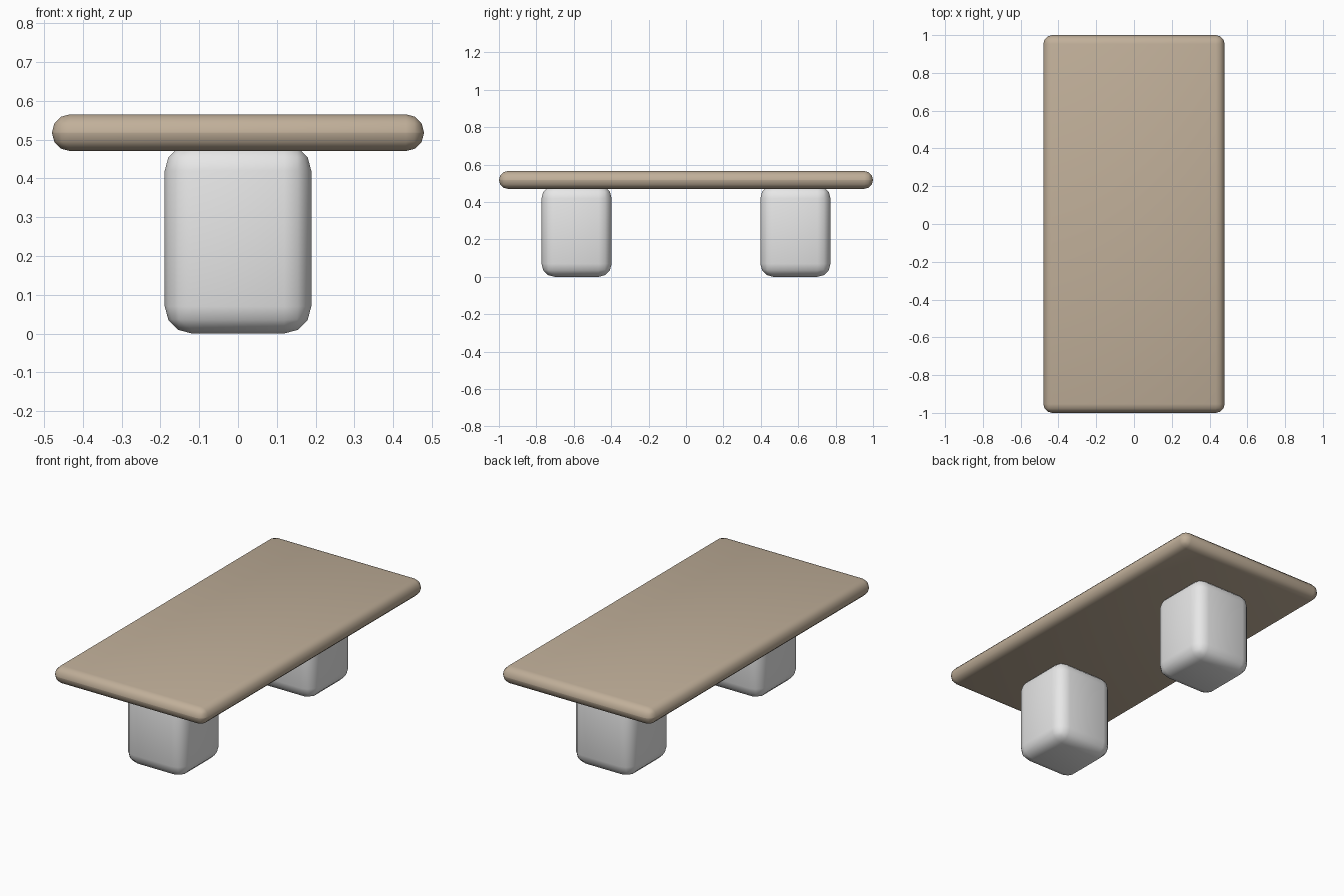
import bpy

if "Cube" in bpy.data.objects:
    bpy.data.objects.remove(bpy.data.objects["Cube"])


def make_material(name, color):
    mat = bpy.data.materials.new(name)
    mat.diffuse_color = (*color, 1.0)
    mat.use_nodes = True
    mat.node_tree.nodes["Principled BSDF"].inputs["Base Color"].default_value = mat.diffuse_color
    return mat


def rounded_box(name, center, size, radius, mat):
    bpy.ops.mesh.primitive_cube_add(size=1, location=center)
    obj = bpy.context.object
    obj.name = name
    obj.scale = size
    bpy.ops.object.transform_apply(location=False, rotation=False, scale=True)
    bevel = obj.modifiers.new("Rounded edges", 'BEVEL')
    bevel.width = radius
    bevel.segments = 3
    bpy.ops.object.modifier_apply(modifier=bevel.name)
    bpy.ops.object.shade_smooth_by_angle(angle=0.7)
    obj.data.materials.append(mat)
    return obj


tan = make_material("tan wood", (0.53, 0.43, 0.32))
grey = make_material("light grey stone", (0.8, 0.8, 0.8))

# Bench seat slab
rounded_box("seat", (0, 0, 0.518), (0.96, 2.0, 0.095), 0.047, tan)

# Two block supports, tops sunk slightly into the slab
for side, y in (("front", -0.585), ("back", 0.585)):
    rounded_box(side + "_support", (0, y, 0.245), (0.378, 0.375, 0.49), 0.07, grey)
